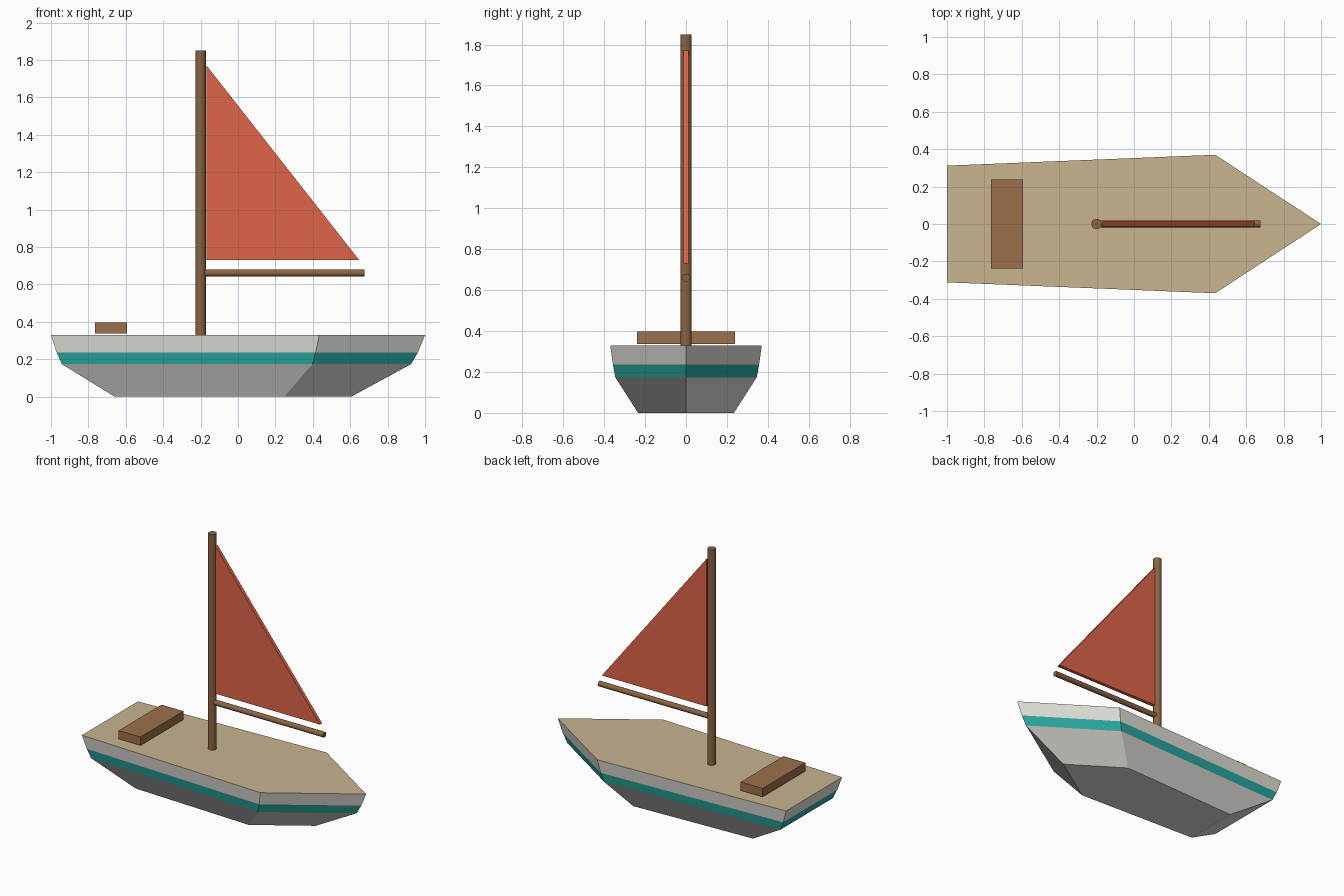
import bpy, bmesh, math
from mathutils import Matrix

if "Cube" in bpy.data.objects:
    bpy.data.objects.remove(bpy.data.objects["Cube"])


def material(name, rgb):
    # sRGB 0-255 to linear
    m = bpy.data.materials.new(name)
    m.diffuse_color = [(c / 255 / 12.92) if c < 11 else ((c / 255 + 0.055) / 1.055) ** 2.4
                       for c in rgb] + [1]
    m.use_nodes = True
    m.node_tree.nodes["Principled BSDF"].inputs["Base Color"].default_value = m.diffuse_color
    return m


hull_white = material("hull_white", (226, 223, 216))
teal = material("teal", (42, 170, 162))
deck_tan = material("deck_tan", (200, 179, 143))
wood = material("wood", (156, 112, 75))
mast_wood = material("mast_wood", (140, 100, 66))
sail_red = material("sail_red", (224, 100, 74))


def finish(name, bm, mats):
    bmesh.ops.recalc_face_normals(bm, faces=bm.faces)
    me = bpy.data.meshes.new(name)
    bm.to_mesh(me)
    bm.free()
    ob = bpy.data.objects.new(name, me)
    bpy.context.collection.objects.link(ob)
    for m in mats:
        me.materials.append(m)
    return ob


def loft(name, rings, mats, bands):
    # join closed rings; bands = material index for each band, then for the top cap
    bm = bmesh.new()
    loops = [[bm.verts.new(p) for p in r] for r in rings]
    n = len(loops[0])
    for a, b, mi in zip(loops, loops[1:], bands):
        for i in range(n):
            j = (i + 1) % n
            bm.faces.new((a[i], a[j], b[j], b[i])).material_index = mi
    bm.faces.new(loops[0])
    bm.faces.new(loops[-1]).material_index = bands[-1]
    return finish(name, bm, mats)


def rod(name, radius, length, sides, matrix, mat):
    bm = bmesh.new()
    bmesh.ops.create_cone(bm, cap_ends=True, segments=sides, radius1=radius,
                          radius2=radius, depth=length, matrix=matrix)
    ob = finish(name, bm, [mat])
    bpy.context.view_layer.objects.active = ob
    ob.select_set(True)
    bpy.ops.object.shade_smooth_by_angle(angle=math.radians(40))
    ob.select_set(False)


# Hull: deck outline scaled down towards the flat bottom, with a teal band
outline = [(-1, -0.312), (0.434, -0.37), (1, 0), (0.434, 0.37), (-1, 0.312)]
sections = [(0, 0.633, -0.027), (0.174, 0.934, -0.008),
            (0.237, 0.966, -0.004), (0.329, 1, 0)]  # height, scale, x shift
loft("hull", [[(x * s + dx, y * s, z) for x, y in outline] for z, s, dx in sections],
     [hull_white, teal, deck_tan], [0, 1, 0, 2])

# Bench across the stern
bm = bmesh.new()
bmesh.ops.create_cube(bm, size=1, matrix=Matrix.Translation((-0.679, 0, 0.367))
                      @ Matrix.Diagonal((0.171, 0.477, 0.06, 1)))
finish("bench", bm, [wood])

# Mast and boom
rod("mast", 0.028, 1.52, 12, Matrix.Translation((-0.2, 0, 1.09)), mast_wood)
rod("boom", 0.019, 0.876, 10, Matrix.Translation((0.238, 0, 0.661))
    @ Matrix.Rotation(math.pi / 2, 4, 'Y'), mast_wood)

# Triangular sail
triangle = [(-0.168, 0.73), (0.648, 0.73), (-0.168, 1.77)]
loft("sail", [[(x, y, z) for x, z in triangle] for y in (-0.0125, 0.0125)],
     [sail_red], [0, 0])
